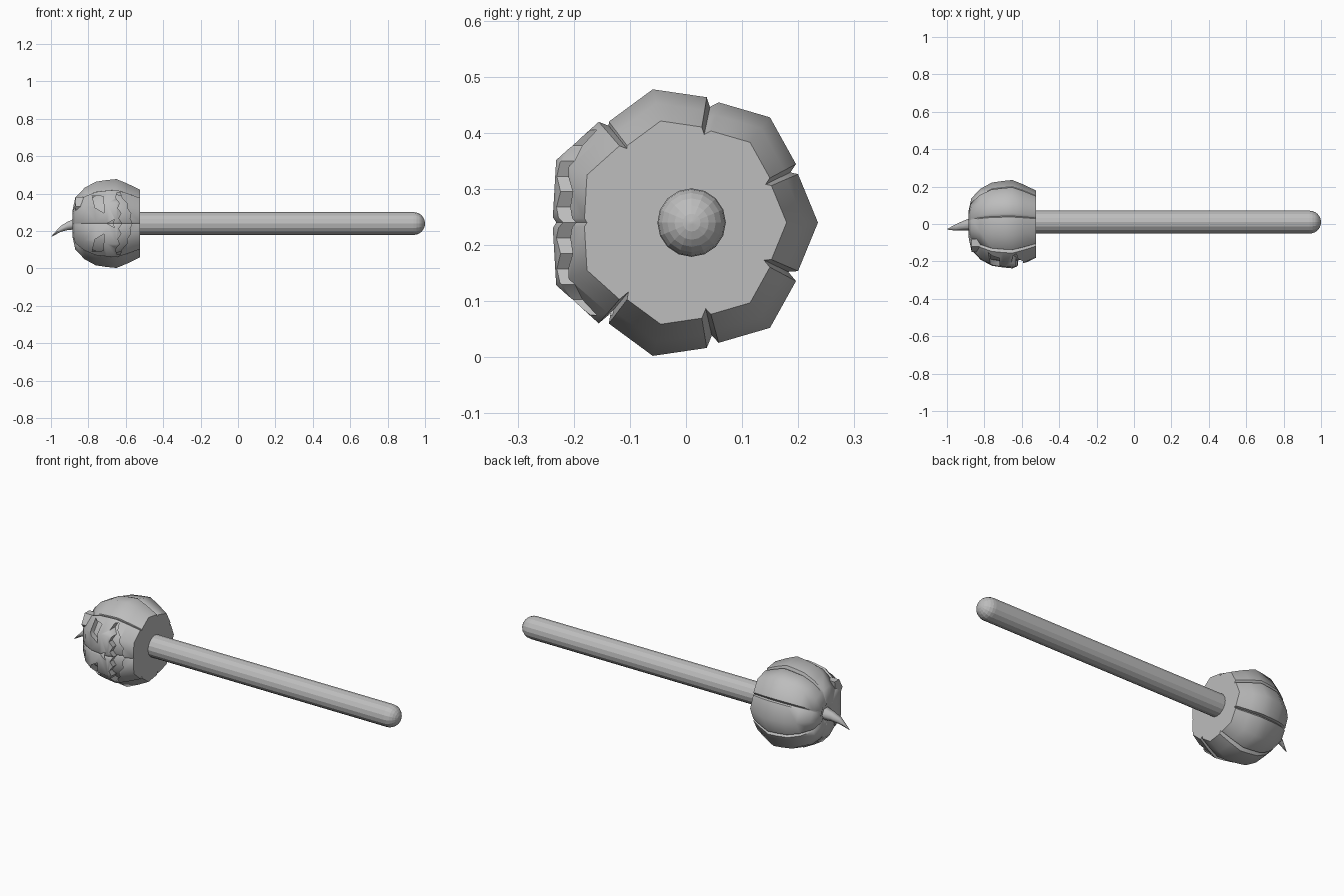
import bpy, bmesh
from math import sin, cos, pi, radians

if "Cube" in bpy.data.objects:
    bpy.data.objects.remove(bpy.data.objects["Cube"])

grey = bpy.data.materials.new("plain grey")
grey.use_nodes = True
grey.diffuse_color = (0.51, 0.51, 0.51, 1)
grey.node_tree.nodes["Principled BSDF"].inputs["Base Color"].default_value = (0.51, 0.51, 0.51, 1)
CENTRE = 0.24


def loft(name, rings):
    """Skin a list of equal-length point rings and cap both ends."""
    bm = bmesh.new()
    loops = [[bm.verts.new(p) for p in ring] for ring in rings]
    n = len(loops[0])
    for a, b in zip(loops, loops[1:]):
        for i in range(n):
            j = (i + 1) % n
            bm.faces.new((a[i], a[j], b[j], b[i]))
    bm.faces.new(loops[0][::-1])
    bm.faces.new(loops[-1])
    bmesh.ops.recalc_face_normals(bm, faces=bm.faces)
    mesh = bpy.data.meshes.new(name)
    bm.to_mesh(mesh)
    bm.free()
    mesh.materials.append(grey)
    obj = bpy.data.objects.new(name, mesh)
    bpy.context.collection.objects.link(obj)
    return obj


def select(obj):
    bpy.ops.object.select_all(action="DESELECT")
    obj.select_set(True)
    bpy.context.view_layer.objects.active = obj


def smooth(obj, angle):
    select(obj)
    bpy.ops.object.shade_smooth_by_angle(angle=radians(angle))


def circle(x, y, z, r, n):
    return [(x, y + r * cos(2 * pi * i / n), z + r * sin(2 * pi * i / n)) for i in range(n)]


# Seven-lobed gourd cross-section: (angle, fullness) per lobe, fuller on the face
LOBES = ((0, 0.98), (51.4, 1), (104, 1.02), (154.3, 1.07),
         (205.7, 1.07), (256, 1.02), (308.6, 1))


def lobed_ring(x, radius):
    ring = []
    for i, (mid, full) in enumerate(LOBES):
        notch = 0.9 if i == 4 else 0.86
        for offset, scale in ((-25.7, notch), (-23.4, 0.925), (0, 1), (23.4, 0.925)):
            r, a = radius * scale * full, radians(mid + offset)
            ring.append((x, r * cos(a), CENTRE + r * sin(a)))
    return ring


PROFILE = ((-0.87, 0.035), (-0.885, 0.07), (-0.87, 0.14), (-0.82, 0.193),
           (-0.76, 0.226), (-0.70, 0.235), (-0.65, 0.24), (-0.59, 0.215), (-0.525, 0.183))
shell = loft("gourd_shell", [lobed_ring(x, r) for x, r in PROFILE])

# Inner core closes the bottom of the carved openings
core = loft("gourd_core", [lobed_ring(max(-0.86, min(x, -0.53)), r * 0.87) for x, r in PROFILE[1:]])


# Carved face: two eyes, a nose and a jagged curved mouth
def carve(outline):
    cutter = loft("cutter", [[(x, y, CENTRE + z) for x, z in outline] for y in (-0.4, -0.09)])
    cutter.hide_render = True
    mod = shell.modifiers.new("carve", "BOOLEAN")
    mod.operation, mod.solver, mod.object = "DIFFERENCE", "EXACT", cutter
    select(shell)
    bpy.ops.object.modifier_apply(modifier=mod.name)
    bpy.data.objects.remove(cutter)


for side in (1, -1):
    carve([(x, side * z) for x, z in ((-0.78, 0.15), (-0.72, 0.145), (-0.715, 0.055), (-0.765, 0.085))])
carve([(-0.70, 0.0), (-0.66, 0.022), (-0.67, 0.0), (-0.66, -0.022)])

STEPS = 12
upper, lower = [], []
for i in range(STEPS + 1):
    t = 2 * i / STEPS - 1
    mid = -0.6 - 0.045 * t * t
    gap = 0.01 + 0.018 * (1 - t * t)
    tooth = 0.008 * (-1) ** i
    upper.append((mid - gap + tooth, 0.165 * t))
    lower.append((mid + gap + tooth * 0.7, 0.165 * t))
carve(upper + lower[::-1])

# Curved pointed stem
path = ((-0.86, 0, 0.24, 0.036), (-0.91, -0.008, 0.228, 0.026),
        (-0.95, -0.018, 0.21, 0.018), (-0.998, -0.028, 0.17, 0.002))
stem = loft("stem", [circle(*p, 6) for p in path])

# Raised flap beside the stem on the upper face lobe
flap = loft("brow_flap", [
    [(x, y, z) for y, z in ((-0.135, 0.31), (-0.15, 0.33), (-0.12, 0.383), (-0.08, 0.383), (-0.09, 0.31))]
    for x in (-0.87, -0.82)])

# Long faceted handle with a rounded end
R = 0.061
rings = [(-0.56, R)] + [(0.939 + R * sin(a), max(R * cos(a), 0.002))
                        for a in (i * pi / 12 for i in range(7))]
handle = loft("handle", [circle(x, 0.01, CENTRE, r, 16) for x, r in rings])

for obj, angle in ((shell, 48), (core, 48), (stem, 65), (flap, 30), (handle, 5)):
    smooth(obj, angle)
